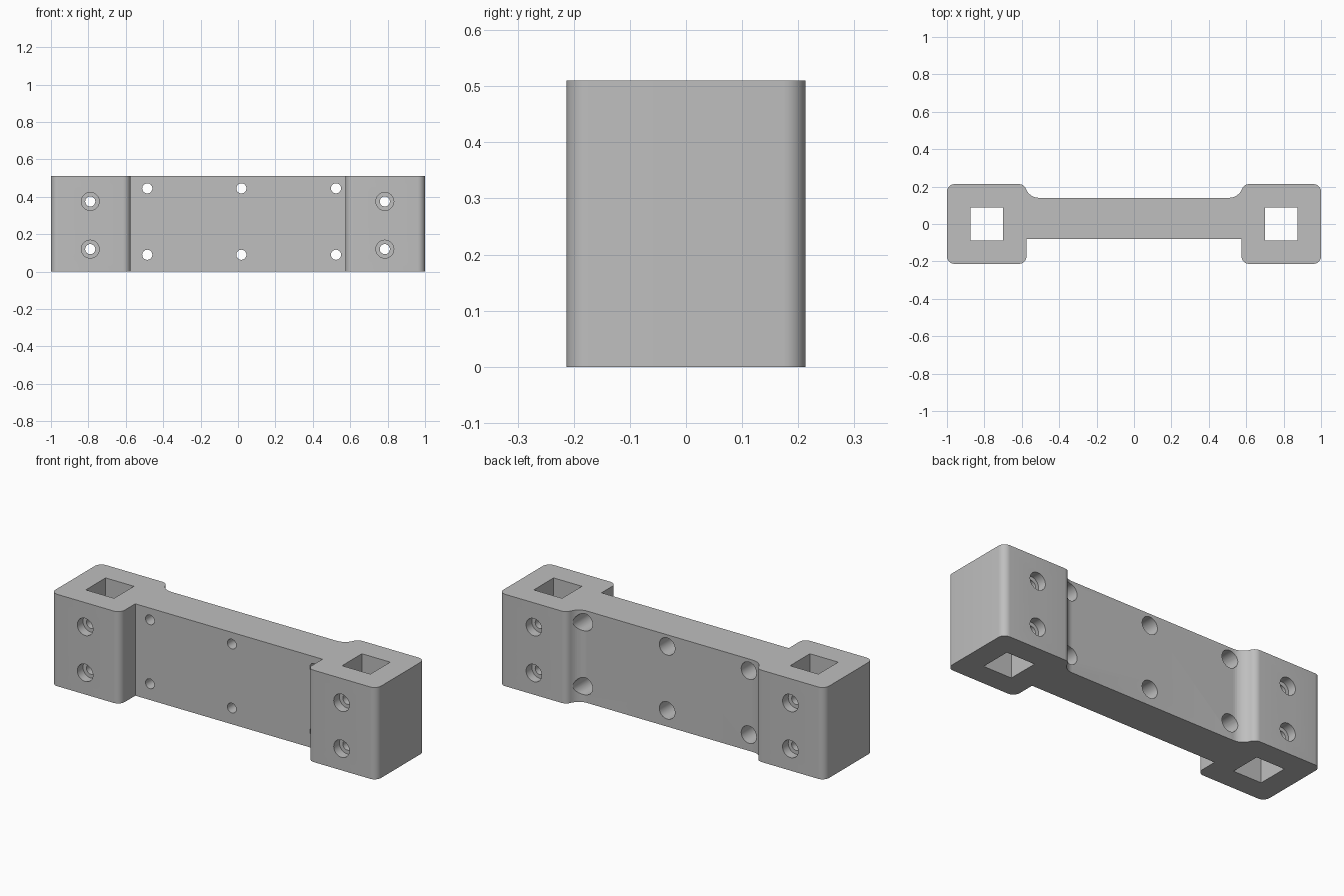
import bpy, bmesh, math

if "Cube" in bpy.data.objects:
    bpy.data.objects.remove(bpy.data.objects["Cube"], do_unlink=True)

HEIGHT = 0.51
DEPTH = 0.213          # half depth of the end blocks
BLOCK_IN = 0.575       # inner side of the end blocks
R = 0.04               # corner radius
FILLET = 0.075
WEB_FRONT, WEB_BACK = -0.08, 0.14

grey = bpy.data.materials.new("plain grey")
grey.use_nodes = True
color = (0.52, 0.52, 0.52, 1)
grey.diffuse_color = color
grey.node_tree.nodes["Principled BSDF"].inputs["Base Color"].default_value = color


def arc(cx, cy, r, a0, a1, n=8):
    angles = [math.radians(a0 + (a1 - a0) * i / n) for i in range(n + 1)]
    return [(cx + r * math.cos(a), cy + r * math.sin(a)) for a in angles]


def prism(bm, outline, z0, z1):
    """Extrude a closed outline upward."""
    face = bm.faces.new([bm.verts.new((x, y, z0)) for x, y in outline])
    ext = bmesh.ops.extrude_face_region(bm, geom=[face])
    top = [v for v in ext["geom"] if isinstance(v, bmesh.types.BMVert)]
    bmesh.ops.translate(bm, verts=top, vec=(0, 0, z1 - z0))


def finish(bm, name):
    bmesh.ops.recalc_face_normals(bm, faces=bm.faces[:])
    mesh = bpy.data.meshes.new(name)
    bm.to_mesh(mesh)
    bm.free()
    mesh.materials.append(grey)
    obj = bpy.data.objects.new(name, mesh)
    bpy.context.collection.objects.link(obj)
    return obj


# Bracket body: right half of the plan outline, mirrored to the left
cx, cy = BLOCK_IN + R, DEPTH - R
fy = WEB_BACK + FILLET
fx = cx - math.sqrt((R + FILLET) ** 2 - (fy - cy) ** 2)
tilt = math.degrees(math.atan2(fy - cy, cx - fx))
half = [(BLOCK_IN, WEB_FRONT)]
half += arc(cx, -cy, R, 180, 270)
half += arc(1 - R, -cy, R, 270, 360)
half += arc(1 - R, cy, R, 0, 90)
half += arc(cx, cy, R, 90, 180 - tilt)
half += arc(fx, fy, FILLET, -tilt, -90)[1:]
outline = half + [(-x, y) for x, y in reversed(half)]
bm = bmesh.new()
prism(bm, outline, 0, HEIGHT)
body = finish(bm, "bracket_body")


def revolve(x, z, profile, name):
    """Stepped round cutter along y from (y, radius) pairs."""
    bm = bmesh.new()
    n = 32
    rings = []
    for y, r in profile:
        rings.append([bm.verts.new((x + r * math.cos(2 * math.pi * i / n), y,
                                    z + r * math.sin(2 * math.pi * i / n)))
                      for i in range(n)])
    for a, b in zip(rings, rings[1:]):
        for i in range(n):
            j = (i + 1) % n
            bm.faces.new((a[i], a[j], b[j], b[i]))
    bm.faces.new(rings[0])
    bm.faces.new(rings[-1])
    return finish(bm, name)


cutters = []

# Square rod sockets through the end blocks
for side in (-1, 1):
    bm = bmesh.new()
    c, h = side * 0.787, 0.087
    prism(bm, [(c - h, -h), (c + h, -h), (c + h, h), (c - h, h)], -0.1, HEIGHT + 0.1)
    cutters.append(finish(bm, "socket_cutter"))

# Clamp screw holes, counterbored on both faces
bore, sink = 0.027, 0.048
seat = DEPTH - 0.05
for x in (-0.79, 0.785):
    for z in (0.12, 0.375):
        cutters.append(revolve(x, z, [(-0.3, sink), (-seat, sink), (-seat, bore),
                                      (seat, bore), (seat, sink), (0.3, sink)],
                               "clamp_hole_cutter"))

# Mounting holes in the web, deeply counterbored from the back
for x in (-0.485, 0.018, 0.524):
    for z in (0.09, 0.445):
        cutters.append(revolve(x, z, [(-0.3, bore), (-0.02, bore),
                                      (-0.02, sink), (0.3, sink)],
                               "mount_hole_cutter"))

for cutter in cutters:
    cutter.hide_render = True
    mod = body.modifiers.new(cutter.name, "BOOLEAN")
    mod.operation = "DIFFERENCE"
    mod.solver = "EXACT"
    mod.object = cutter

# Apply the cuts, then drop the cutters
bpy.context.view_layer.update()
deps = bpy.context.evaluated_depsgraph_get()
cut_mesh = bpy.data.meshes.new_from_object(body.evaluated_get(deps))
body.modifiers.clear()
body.data = cut_mesh
for cutter in cutters:
    bpy.data.objects.remove(cutter, do_unlink=True)

bpy.ops.object.select_all(action="DESELECT")
body.select_set(True)
bpy.context.view_layer.objects.active = body
bpy.ops.object.shade_smooth_by_angle(angle=math.radians(30))
